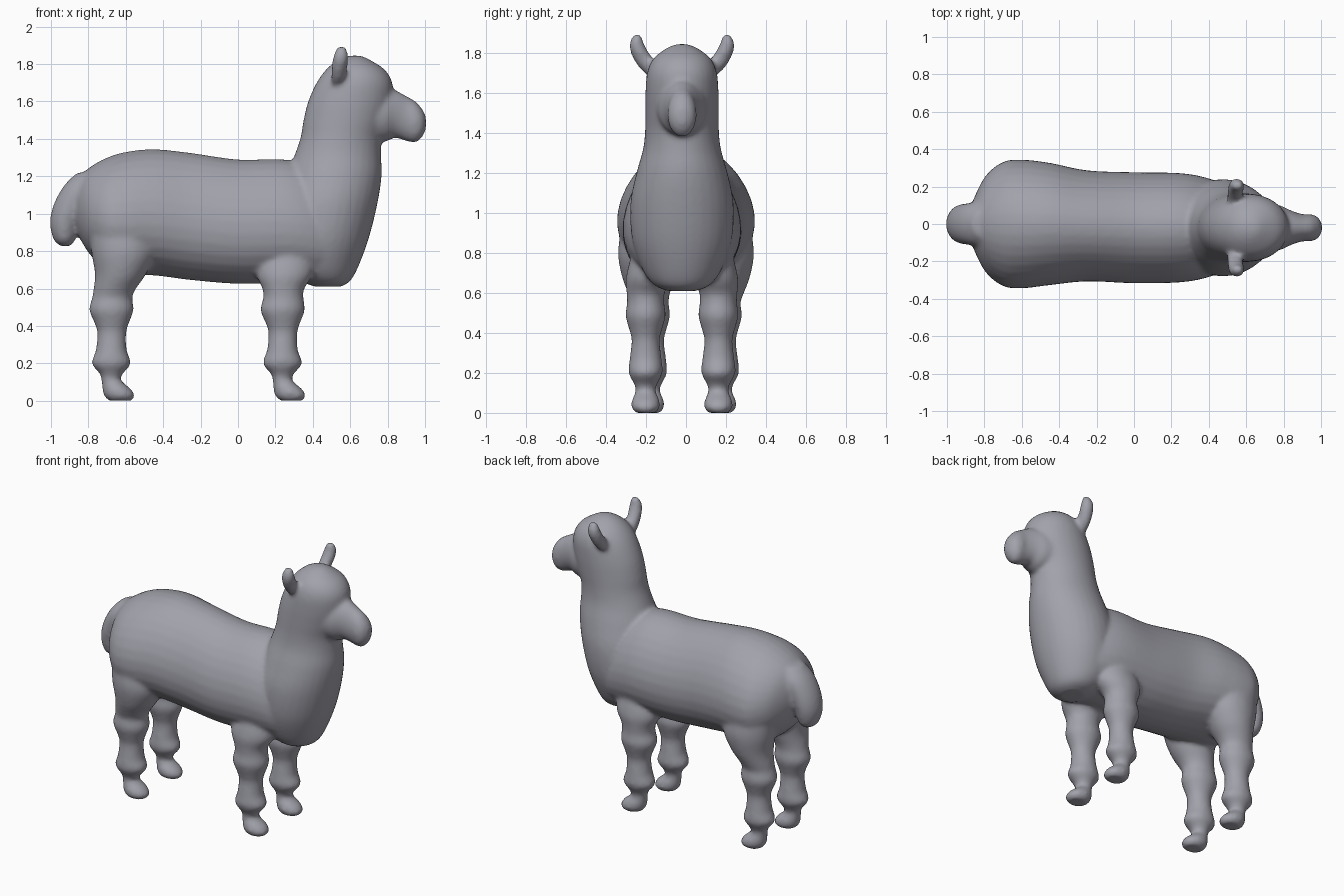
import bpy, bmesh, math

wool = bpy.data.materials.new("grey wool")
wool.diffuse_color = (0.36, 0.36, 0.41, 1)
parts = []


def spline(rows, steps=5):
    """Catmull-Rom interpolation of section rows."""
    out = []
    for i in range(len(rows) - 1):
        p = [rows[max(i - 1, 0)], rows[i], rows[i + 1], rows[min(i + 2, len(rows) - 1)]]
        for k in range(steps):
            t = k / steps
            out.append([0.5 * (2 * b + (c - a) * t + (2 * a - 5 * b + 4 * c - d) * t * t
                               + (3 * b - a - 3 * c + d) * t ** 3) for a, b, c, d in zip(*p)])
    return out + [list(rows[-1])]


def loft(name, rows, along="z", egg=0.0, side=1, mid=0.0, sides=32):
    """Row: position, low edge, high edge, y offset, half width."""
    bm = bmesh.new()
    rings = []
    for pos, lo, hi, y, hw in spline(rows):
        ring = []
        for j in range(sides):
            a = math.tau * j / sides
            h = (lo + hi) / 2 + (hi - lo) / 2 * math.sin(a)
            w = mid + side * y + max(hw, 0.005) * math.cos(a) * (1 - egg * math.sin(a))
            ring.append(bm.verts.new((h, w, pos) if along == "z" else (pos, w, h)))
        rings.append(ring)
    for r, q in zip(rings, rings[1:]):
        for j in range(sides):
            k = (j + 1) % sides
            bm.faces.new((r[j], r[k], q[k], q[j]))
    bm.faces.new(rings[0])
    bm.faces.new(rings[-1])
    bmesh.ops.recalc_face_normals(bm, faces=bm.faces)
    me = bpy.data.meshes.new(name)
    bm.to_mesh(me)
    bm.free()
    me.materials.append(wool)
    ob = bpy.data.objects.new(name, me)
    bpy.context.collection.objects.link(ob)
    parts.append(ob)


# Trunk, lofted from rump to chest
loft("trunk", [
    (-0.875, 0.96, 1.12, 0, 0.07), (-0.85, 0.88, 1.19, 0, 0.15), (-0.79, 0.78, 1.25, 0, 0.26),
    (-0.70, 0.70, 1.30, 0, 0.33), (-0.60, 0.67, 1.33, 0, 0.342), (-0.45, 0.67, 1.345, 0, 0.325),
    (-0.25, 0.645, 1.325, -0.01, 0.295), (0.0, 0.625, 1.29, -0.02, 0.295),
    (0.25, 0.63, 1.29, -0.02, 0.29), (0.40, 0.63, 1.24, -0.02, 0.262),
    (0.52, 0.64, 1.15, -0.02, 0.21), (0.62, 0.72, 1.05, -0.02, 0.12)], along="x", egg=0.13)

# Chest, neck and head
loft("neck_and_head", [
    (0.61, 0.41, 0.55, -0.02, 0.07), (0.64, 0.34, 0.60, -0.02, 0.14), (0.72, 0.25, 0.645, -0.02, 0.20),
    (0.87, 0.22, 0.70, -0.02, 0.25), (1.05, 0.22, 0.745, -0.02, 0.258), (1.20, 0.26, 0.768, -0.02, 0.228),
    (1.32, 0.305, 0.765, -0.02, 0.195), (1.41, 0.335, 0.77, -0.02, 0.185), (1.50, 0.35, 0.80, -0.02, 0.184),
    (1.60, 0.375, 0.825, -0.02, 0.183), (1.70, 0.42, 0.825, -0.02, 0.175), (1.77, 0.47, 0.785, -0.02, 0.145),
    (1.82, 0.53, 0.71, -0.02, 0.085), (1.845, 0.59, 0.66, -0.02, 0.03)])

# Muzzle
loft("muzzle", [
    (0.68, 1.40, 1.64, -0.02, 0.14), (0.78, 1.385, 1.67, -0.02, 0.12), (0.84, 1.405, 1.66, -0.02, 0.092),
    (0.90, 1.388, 1.63, -0.02, 0.073), (0.95, 1.38, 1.60, -0.02, 0.072), (0.985, 1.41, 1.56, -0.02, 0.055),
    (1.005, 1.45, 1.52, -0.02, 0.02)], along="x")

# Tail
loft("tail", [
    (0.825, -0.945, -0.90, 0, 0.03), (0.86, -0.985, -0.87, 0, 0.075), (0.95, -1.005, -0.845, 0, 0.10),
    (1.05, -0.985, -0.80, 0, 0.11), (1.15, -0.93, -0.75, 0, 0.11), (1.22, -0.86, -0.70, 0, 0.08)])

# Lower leg and foot, measured from the leg's centre line: z, back, front, half width
shank = [(0.0, -0.02, 0.10, 0.05), (0.025, -0.045, 0.118, 0.07), (0.06, -0.055, 0.10, 0.07),
         (0.11, -0.06, 0.045, 0.05), (0.145, -0.07, 0.055, 0.058), (0.20, -0.112, 0.098, 0.085),
         (0.27, -0.09, 0.075, 0.08), (0.36, -0.082, 0.072, 0.07), (0.41, -0.095, 0.085, 0.08),
         (0.485, -0.125, 0.112, 0.10), (0.55, -0.11, 0.105, 0.093)]

for side, label in ((-1, "right"), (1, "left")):
    loft("front_leg_" + label,
         [(z, 0.245 + a, 0.245 + b, 0.182, w) for z, a, b, w in shank]
         + [(0.60, 0.13, 0.355, 0.182, 0.095), (0.68, 0.10, 0.40, 0.17, 0.11),
            (0.80, 0.12, 0.40, 0.15, 0.10)], side=side, mid=-0.02)
    # Hind leg swells into the thigh
    loft("hind_leg_" + label,
         [(z, -0.67 + a, -0.67 + b, 0.18, w) for z, a, b, w in shank]
         + [(0.60, -0.772, -0.545, 0.185, 0.105), (0.68, -0.765, -0.49, 0.188, 0.132),
            (0.80, -0.785, -0.44, 0.19, 0.15), (0.95, -0.80, -0.46, 0.18, 0.14)], side=side)
    loft("ear_" + label, [
        (1.67, 0.50, 0.56, 0.12, 0.03), (1.73, 0.498, 0.575, 0.165, 0.052), (1.80, 0.503, 0.587, 0.21, 0.046),
        (1.85, 0.512, 0.588, 0.227, 0.036), (1.895, 0.53, 0.58, 0.222, 0.017)], side=side, mid=-0.02)

# Fuse all parts into one soft woolly skin
bpy.ops.object.select_all(action='DESELECT')
for ob in parts:
    ob.select_set(True)
bpy.context.view_layer.objects.active = parts[0]
bpy.ops.object.join()
body = bpy.context.view_layer.objects.active
body.name = "woolly_animal"
remesh = body.modifiers.new("fuse", 'REMESH')
remesh.mode = 'VOXEL'
remesh.voxel_size = 0.013
remesh.use_smooth_shade = True
soft = body.modifiers.new("soften", 'SMOOTH')
soft.factor = 0.5
soft.iterations = 8
